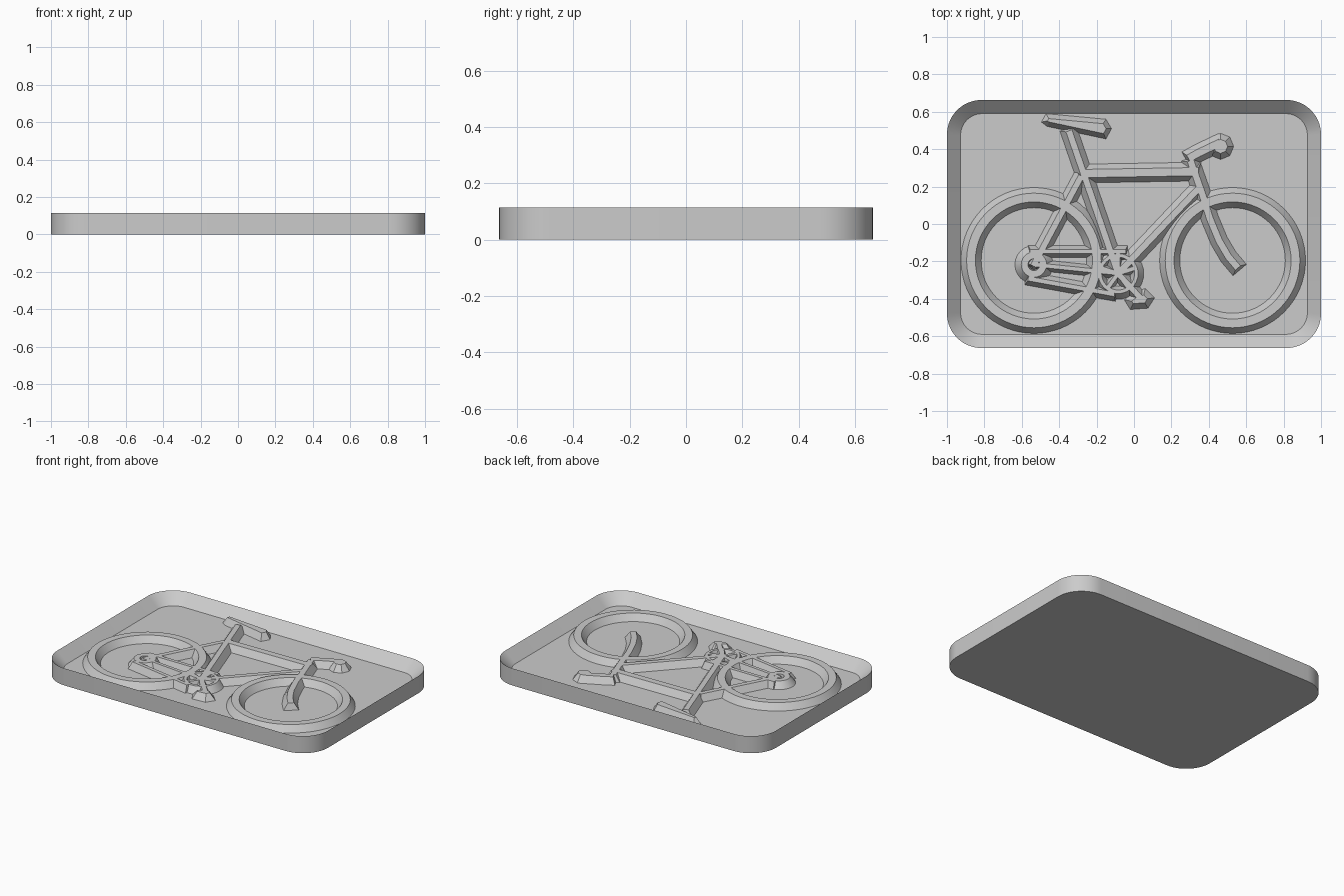
import bpy, bmesh, math
from mathutils import Vector

if "Cube" in bpy.data.objects:
    bpy.data.objects.remove(bpy.data.objects["Cube"])

FLOOR, TOP, RIM = 0.045, 0.088, 0.114
BEVEL = 0.03

grey = bpy.data.materials.new("plain grey")
grey.diffuse_color = (0.6, 0.6, 0.6, 1)
grey.use_nodes = True
grey.node_tree.nodes["Principled BSDF"].inputs["Base Color"].default_value = grey.diffuse_color


def loft(name, loops, cap_first=False, cap_last=True, ring=False, smooth=True):
    """Join equal-length loops of 3D points with quads, and cap the ends."""
    bm = bmesh.new()
    rows = [[bm.verts.new(p) for p in loop] for loop in loops]
    pairs = list(zip(rows, rows[1:]))
    if ring:
        pairs.append((rows[-1], rows[0]))
    for a, b in pairs:
        n = len(a)
        for i in range(n):
            j = (i + 1) % n
            bm.faces.new((a[i], a[j], b[j], b[i]))
    if cap_first:
        bm.faces.new(rows[0][::-1])
    if cap_last:
        bm.faces.new(rows[-1])
    if ring:
        bmesh.ops.recalc_face_normals(bm, faces=bm.faces)
    me = bpy.data.meshes.new(name)
    bm.to_mesh(me)
    bm.free()
    me.materials.append(grey)
    ob = bpy.data.objects.new(name, me)
    bpy.context.collection.objects.link(ob)
    if smooth:
        bpy.context.view_layer.objects.active = ob
        ob.select_set(True)
        bpy.ops.object.shade_smooth_by_angle(angle=math.radians(25))
        ob.select_set(False)
    return ob


def rounded_rect(hx, hy, r, z, seg=14):
    pts = []
    for k, (sx, sy) in enumerate([(1, 1), (-1, 1), (-1, -1), (1, -1)]):
        for i in range(seg + 1):
            a = math.pi / 2 * (k + i / seg)
            pts.append((sx * (hx - r) + r * math.cos(a), sy * (hy - r) + r * math.sin(a), z))
    return pts


def circle(c, r, z, n):
    return [(c[0] + r * math.cos(2 * math.pi * i / n),
             c[1] + r * math.sin(2 * math.pi * i / n), z) for i in range(n)]


def hoop(name, c, radii, n=64):
    """Raised ring: outer foot, outer top, inner top, inner foot."""
    loft(name, [circle(c, r, z, n) for r, z in zip(radii, (FLOOR, TOP, TOP, FLOOR))], cap_last=False, ring=True)


def outline(path, h):
    """Counter-clockwise outline of a path widened by h, ends extended by h/2."""
    p = [Vector(q) for q in path]
    left, right = [], []
    for i, q in enumerate(p):
        d0 = (q - p[i - 1]).normalized() if i else (p[1] - q).normalized()
        d1 = (p[i + 1] - q).normalized() if i < len(p) - 1 else d0
        t = (d0 + d1).normalized()
        n = Vector((-t.y, t.x)) * (h / t.dot(d0))
        if i == 0:
            q = q - t * h * 0.5
        elif i == len(p) - 1:
            q = q + t * h * 0.5
        left.append(q + n)
        right.append(q - n)
    return right + left[::-1]


def bar(name, path, foot, top):
    loft(name, [[(v.x, v.y, z) for v in outline(path, h)] for h, z in ((foot, FLOOR), (top, TOP))])


def plate(name, pts, inset):
    """Convex counter-clockwise outline raised with sloping sides."""
    p = [Vector(q) for q in pts]
    inner = []
    for i, q in enumerate(p):
        a = (q - p[i - 1]).normalized()
        b = (p[(i + 1) % len(p)] - q).normalized()
        na, nb = Vector((-a.y, a.x)), Vector((-b.y, b.x))
        inner.append(q + (na + nb) * (inset / (1 + na.dot(nb))))
    loft(name, [[(v.x, v.y, z) for v in s] for s, z in ((p, FLOOR), (inner, TOP))], smooth=False)


# Tray with upright outer wall and sloping inner wall
loft("tray", [rounded_rect(1, 0.663, 0.185, 0), rounded_rect(1, 0.663, 0.185, RIM),
              rounded_rect(0.927, 0.59, 0.115, FLOOR)], cap_first=True)

# Wheels
HUB, FRONT, CRANK = (-0.535, -0.217), (0.527, -0.195), (-0.085, -0.265)
for name, c in (("rear_wheel", (-0.535, -0.195)), ("front_wheel", FRONT)):
    hoop(name, c, (0.39, 0.36, 0.313, 0.282))

# Frame tubes
SEAT_JOINT, HEAD = (-0.265, 0.27), (0.335, 0.28)
bar("seat_tube", [(-0.345, 0.49), CRANK], 0.046, 0.017)
bar("top_tube", [SEAT_JOINT, HEAD], 0.05, 0.022)
bar("down_tube", [CRANK, (0.345, 0.19)], 0.046, 0.017)
bar("seat_stay", [(-0.285, 0.25), HUB], 0.042, 0.016)
bar("chain_stay", [HUB, (-0.1, -0.262)], 0.03, 0.011)
bar("fork", [(0.305, 0.33), (0.365, 0.16), (0.405, 0.03), (0.455, -0.09),
             (0.505, -0.175), (0.55, -0.228)], 0.047, 0.018)

# Chain runs and rear hub
bar("upper_chain", [(-0.55, -0.147), (-0.05, -0.147)], 0.033, 0.012)
bar("lower_chain", [(-0.56, -0.293), (-0.11, -0.375)], 0.036, 0.012)
hoop("rear_hub", HUB, (0.102, 0.068, 0.032, 0.024), 24)

# Chainring with five arms
hoop("chainring", CRANK, (0.137, 0.107, 0.088, 0.068), 32)
for i in range(5):
    a = math.radians(18 + 72 * i)
    tip = (CRANK[0] + 0.1 * math.cos(a), CRANK[1] + 0.1 * math.sin(a))
    bar("chainring_arm", [CRANK, tip], 0.026, 0.011)

# Crank and pedal
bar("crank", [CRANK, (0.03, -0.39)], 0.036, 0.015)
plate("pedal", [(-0.052, -0.405), (-0.02, -0.457), (0.075, -0.45), (0.11, -0.395),
                (0.06, -0.345), (0.0, -0.365)], BEVEL)

# Saddle
plate("saddle", [(-0.495, 0.545), (-0.465, 0.522), (-0.15, 0.455), (-0.12, 0.51),
                 (-0.15, 0.56), (-0.47, 0.59)], 0.025)

# Handlebar with rounded grip
bar("handlebar", [(0.30, 0.355), (0.345, 0.38), (0.45, 0.43)], 0.048, 0.02)
plate("grip", circle((0.463, 0.415), 0.07, 0, 8) and
      [q[:2] for q in circle((0.463, 0.415), 0.07, 0, 8)], BEVEL)
